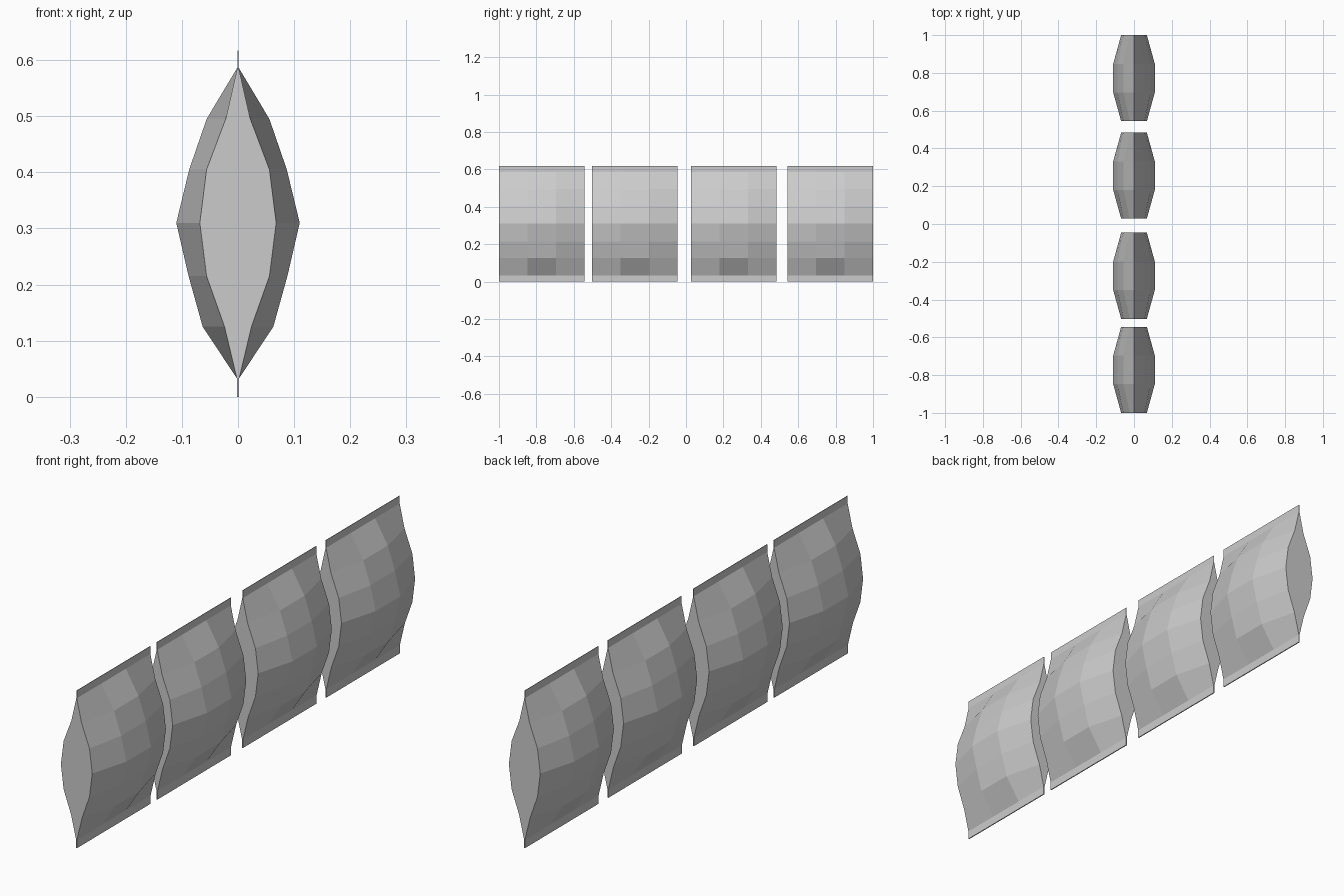
import bpy, bmesh

if "Cube" in bpy.data.objects:
    bpy.data.objects.remove(bpy.data.objects["Cube"])

# side profile of the pouch: height, half width at the ends, half width in the belly
ROWS = [(0.0, 0.002, 0.002), (0.033, 0.002, 0.002), (0.125, 0.024, 0.063),
        (0.215, 0.056, 0.088), (0.31, 0.068, 0.11), (0.405, 0.056, 0.087),
        (0.495, 0.022, 0.056), (0.587, 0.001, 0.001), (0.617, 0.001, 0.001)]
LENGTH = 0.456


def pouch(name, y0):
    bm = bmesh.new()
    grids = {}
    # puffed left and right walls with flat sealed strips at top and bottom
    for s in (1, -1):
        g = [[bm.verts.new((s * (belly if 0 < c < 3 else end), y0 + LENGTH * c / 3, z))
              for c in range(4)] for z, end, belly in ROWS]
        grids[s] = g
        for r in range(len(ROWS) - 1):
            for c in range(3):
                bm.faces.new((g[r][c], g[r][c + 1], g[r + 1][c + 1], g[r + 1][c]))
    a, b = grids[1], grids[-1]
    # flat end panels
    for c in (0, 3):
        for r in range(len(ROWS) - 1):
            bm.faces.new((a[r][c], a[r + 1][c], b[r + 1][c], b[r][c]))
    # top and bottom of the sealed strips
    for r in (0, -1):
        for c in range(3):
            bm.faces.new((a[r][c], a[r][c + 1], b[r][c + 1], b[r][c]))
    bmesh.ops.recalc_face_normals(bm, faces=bm.faces)
    me = bpy.data.meshes.new(name)
    bm.to_mesh(me)
    bm.free()
    bpy.context.collection.objects.link(bpy.data.objects.new(name, me))


# row of four pouches
for i, y0 in enumerate((-1.0, -0.502, 0.028, 0.544)):
    pouch(f"pouch_{i + 1}", y0)
